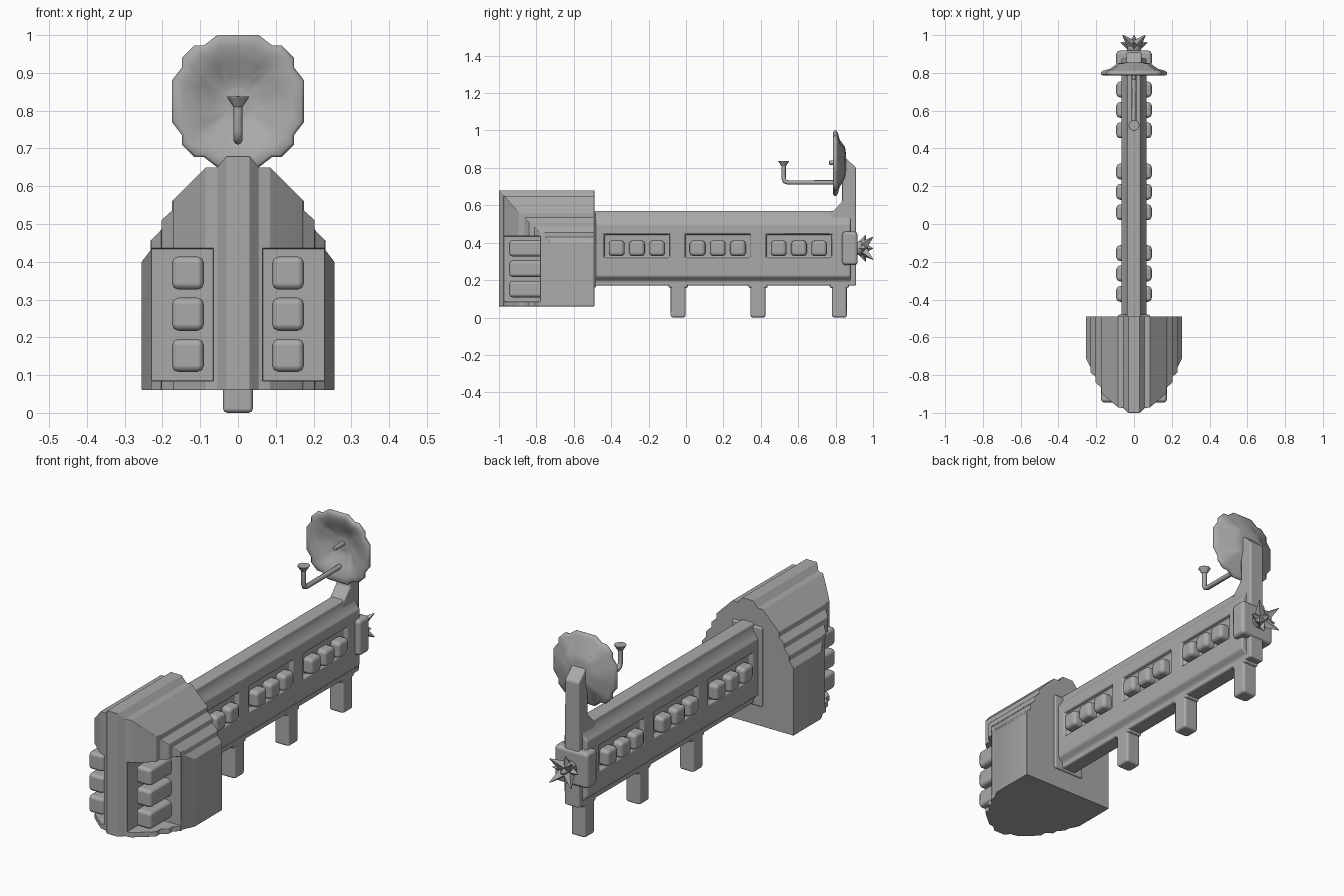
import bpy, bmesh
from math import radians
from mathutils import Vector, Matrix

cube = bpy.data.objects.get("Cube")
if cube:
    bpy.data.objects.remove(cube, do_unlink=True)

grey = bpy.data.materials.new("plain grey")
grey.use_nodes = True
COLOR = (0.4, 0.4, 0.4, 1)
grey.diffuse_color = COLOR
grey.node_tree.nodes["Principled BSDF"].inputs["Base Color"].default_value = COLOR


def finish(name, bm, bevel=0.0, segments=2, limit=30):
    bmesh.ops.recalc_face_normals(bm, faces=bm.faces)
    me = bpy.data.meshes.new(name)
    bm.to_mesh(me)
    bm.free()
    ob = bpy.data.objects.new(name, me)
    bpy.context.collection.objects.link(ob)
    me.materials.append(grey)
    me.shade_smooth()
    if bevel:
        add_bevel(ob, bevel, segments, limit)
    return ob


def add_bevel(ob, width, segments=2, limit=30):
    m = ob.modifiers.new("soft edges", "BEVEL")
    m.width, m.segments = width, segments
    m.limit_method, m.angle_limit = "ANGLE", radians(limit)
    m.harden_normals = True


def boolean(ob, cutter, operation):
    m = ob.modifiers.new(operation.lower(), "BOOLEAN")
    m.object, m.operation, m.solver = cutter, operation, "EXACT"
    cutter.hide_render = True
    cutter.hide_set(True)


def add_box(bm, x, y, z):
    mat = Matrix.Translation([(a + b) / 2 for a, b in (x, y, z)])
    mat @= Matrix.Diagonal([b - a for a, b in (x, y, z)] + [1])
    bmesh.ops.create_cube(bm, size=1, matrix=mat)


def box(name, x, y, z, bevel=0.01):
    bm = bmesh.new()
    add_box(bm, x, y, z)
    return finish(name, bm, bevel)


def prism(name, points, axis, lo, hi, bevel=0.0):
    """Extrude a 2D outline along one axis."""
    bm = bmesh.new()

    def place(p, d):
        c = list(p)
        c.insert(axis, d)
        return bm.verts.new(c)
    a = [place(p, lo) for p in points]
    b = [place(p, hi) for p in points]
    bm.faces.new(a)
    bm.faces.new(b)
    for i in range(len(a)):
        j = (i + 1) % len(a)
        bm.faces.new((a[i], a[j], b[j], b[i]))
    return finish(name, bm, bevel)


def mirrored(half):
    return half + [(-x, v) for x, v in reversed(half)]


# Head: stepped arch front outline trimmed by a stepped bow in plan
arch = [(.255, .06), (.255, .4), (.232, .43), (.232, .455), (.203, .485), (.203, .51),
        (.175, .535), (.175, .56), (.085, .65), (.055, .65), (.03, .68)]
bow = [(.3, -.4), (.3, -.71), (.255, -.71), (.23, -.76), (.23, -.785), (.203, -.81),
       (.203, -.84), (.172, -.865), (.172, -.895), (.145, -.92), (.115, -.945),
       (.085, -.97), (.055, -.975), (.03, -1.0)]
head = prism("head", mirrored(arch), 1, -1.02, -.49)
boolean(head, prism("bow_trim", mirrored(bow), 2, 0, .8), "INTERSECT")
bm = bmesh.new()
for s in (-1, 1):
    add_box(bm, sorted((s * .065, s * .4)), (-1.1, -.78), (.085, .435))
boolean(head, finish("tooth_pocket_cutter", bm), "DIFFERENCE")
add_bevel(head, .009)

# Teeth in the two front pockets
for side, s in (("right", -1), ("left", 1)):
    for i in range(3):
        z = .152 + i * .109
        box(f"{side}_tooth_{i + 1}", sorted((s * .09, s * .175)), (-.945, -.76),
            (z - .044, z + .044), .018)

# Beam with pocketed sides
section = [(.04, .17), (.04, .195), (.066, .22), (.066, .5), (.04, .535), (.035, .57)]
beam = prism("beam", mirrored(section), 1, -.52, .88)
groups = [-.262, .17, .604]
bm = bmesh.new()
for s in (-1, 1):
    for y in groups:
        add_box(bm, sorted((s * .045, s * .2)), (y - .175, y + .175), (.32, .445))
boolean(beam, finish("side_pocket_cutter", bm), "DIFFERENCE")
add_bevel(beam, .009)
box("beam_collar", (-.085, .085), (-.5, -.48), (.16, .56), .008)

# Side lugs, three to a pocket
for side, s in (("right", -1), ("left", 1)):
    for g, y in enumerate(groups):
        for i in (-1, 0, 1):
            c = y + i * .108
            box(f"{side}_lug_{g + 1}_{i + 2}", sorted((s * .03, s * .094)),
                (c - .042, c + .042), (.328, .412), .02)

# Legs
for i, y in enumerate((-.042, .385, .82)):
    box(f"leg_{i + 1}", (-.04, .04), (y - .04, y + .04), (.005 * 0, .21), .012)
    box(f"leg_root_{i + 1}", (-.04, .04), (y - .052, y + .052), (.158, .2), .01)

# Rear mast with a sloping brace and cap
mast = [(.77, .55), (.835, .62), (.835, .87), (.91, .8), (.91, .17), (.86, .17), (.8, .3)]
prism("mast", mast, 0, -.04, .04, .009)
box("rear_block", (-.094, .094), (.835, .918), (.28, .46), .018)

# Spiked boss on the back
bm = bmesh.new()
centre = Vector((0, .935, .37))
bmesh.ops.create_icosphere(bm, subdivisions=2, radius=.04, matrix=Matrix.Translation(centre))
tips = [(0, .065, 0), (.07, .025, 0), (-.07, .025, 0), (0, .025, .07), (0, .025, -.07)]
tips += [(x, .065, z) for x in (-.06, .06) for z in (-.06, .06)]
for t in map(Vector, tips):
    turn = t.to_track_quat("Z", "Y").to_matrix().to_4x4()
    bmesh.ops.create_cone(bm, segments=4, radius1=.036, radius2=.002, depth=t.length,
                          cap_ends=True, matrix=Matrix.Translation(centre + t / 2) @ turn)
spikes = finish("spiked_boss", bm)
spikes.data.shade_flat()

# Dish: stepped round outline swept through rings of (scale, depth)
quadrant = [(.175, .055), (.148, .09), (.148, .115), (.115, .148), (.09, .148), (.055, .175)]
rim = []
for turn in range(4):
    for x, z in quadrant:
        for _ in range(turn):
            x, z = -z, x
        rim.append((x, z))
rings = [(.3, .855), (.5, .85), (.72, .822), (.93, .812), (1, .803), (1, .793),
         (.95, .787), (.82, .79), (.6, .802), (.38, .832), (.15, .836)]
bm = bmesh.new()
loops = [[bm.verts.new((x * k, y, .825 + z * k)) for x, z in rim] for k, y in rings]
for a, b in zip(loops, loops[1:]):
    for i in range(len(rim)):
        j = (i + 1) % len(rim)
        bm.faces.new((a[i], a[j], b[j], b[i]))
bm.faces.new(loops[0])
bm.faces.new(loops[-1])
finish("dish", bm)

# Feed arm, receiver cup and centre pin
curve = bpy.data.curves.new("feed_arm", "CURVE")
curve.dimensions = "3D"
curve.bevel_depth, curve.bevel_resolution = .012, 2
curve.use_fill_caps = True
path = curve.splines.new("POLY")
points = [(.83, .722), (.545, .722), (.528, .728), (.522, .745), (.522, .81)]
path.points.add(len(points) - 1)
for p, (y, z) in zip(path.points, points):
    p.co = (0, y, z, 1)
path.use_smooth = True
curve.materials.append(grey)
bpy.context.collection.objects.link(bpy.data.objects.new("feed_arm", curve))


def cone(name, r1, r2, depth, matrix):
    bm = bmesh.new()
    bmesh.ops.create_cone(bm, segments=8, radius1=r1, radius2=r2, depth=depth,
                          cap_ends=True, matrix=matrix)
    finish(name, bm, .004)


cone("receiver_cup", .012, .032, .03, Matrix.Translation((0, .522, .823)))
cone("centre_pin", .012, .012, .08,
     Matrix.Translation((0, .805, .828)) @ Matrix.Rotation(radians(90), 4, "X"))
